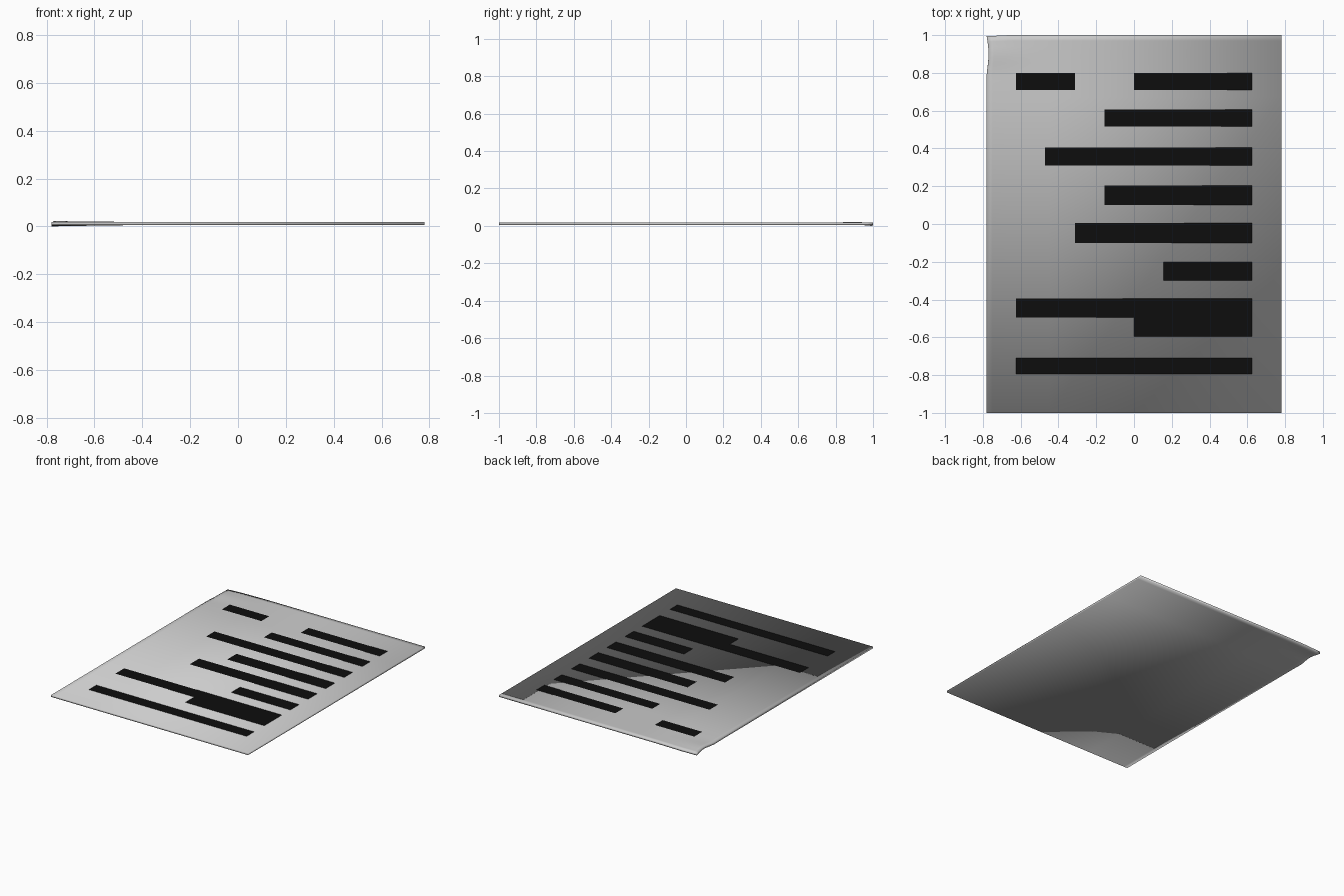
import bpy, bmesh, math

if "Cube" in bpy.data.objects:
    bpy.data.objects.remove(bpy.data.objects["Cube"])

TOP, THICK = 0.019, 0.014
W, H = 0.78, 1.0


def make_object(name, bm):
    mesh = bpy.data.meshes.new(name)
    bm.to_mesh(mesh)
    bm.free()
    obj = bpy.data.objects.new(name, mesh)
    bpy.context.collection.objects.link(obj)
    return obj


def corner_wave(x, y):
    # slight curl of the back left corner, fading out with distance
    u, v = x + W, H - y
    w = max(0.0, 1 - math.hypot(u, v) / 0.33) ** 1.3
    inward = 0.010 * max(0.0, 1 - u / 0.12) * math.sin(math.pi * min(v / 0.2, 1))
    sag = 0.006 * max(0.0, 1 - u / 0.12) * max(0.0, 1 - v / 0.12)
    return x + inward, y - sag, TOP - 0.005 * w * math.cos(math.tau * v / 0.22)


# paper sheet: finely divided only around the curled corner
xs = [-W + 0.03 * i for i in range(12)] + [W]
ys = [-H] + [H - 0.03 * i for i in range(11, -1, -1)]
bm = bmesh.new()
grid = [[bm.verts.new(corner_wave(x, y)) for x in xs] for y in ys]
for a, b in zip(grid, grid[1:]):
    for i in range(len(xs) - 1):
        bm.faces.new((a[i], a[i + 1], b[i + 1], b[i]))
sheet = make_object("paper_sheet", bm)
solid = sheet.modifiers.new("thickness", 'SOLIDIFY')
solid.thickness = THICK
solid.offset = -1
bpy.context.view_layer.objects.active = sheet
sheet.select_set(True)
bpy.ops.object.shade_smooth_by_angle(angle=math.radians(30))

# black bars: left, right, top edge, bottom edge
black = bpy.data.materials.new("black_ink")
black.diffuse_color = (0.004, 0.004, 0.004, 1)
black.use_nodes = True
black.node_tree.nodes["Principled BSDF"].inputs["Base Color"].default_value = black.diffuse_color
R = 0.625
bars = [
    (-R, -0.3125, 0.80, 0.71),
    (0.0, R, 0.80, 0.71),
    (-0.156, R, 0.605, 0.515),
    (-0.47, R, 0.405, 0.31),
    (-0.156, R, 0.205, 0.10),
    (-0.3125, R, 0.005, -0.10),
    (0.156, R, -0.20, -0.30),
    (-R, R, -0.395, -0.495),
    (0.0, R, -0.495, -0.595),
    (-R, R, -0.71, -0.795),
]
for n, (x0, x1, y1, y0) in enumerate(bars, 1):
    bm = bmesh.new()
    z = TOP + 0.001
    bm.faces.new([bm.verts.new((x, y, z)) for x, y in
                  ((x0, y0), (x1, y0), (x1, y1), (x0, y1))])
    bar = make_object(f"ink_bar_{n}", bm)
    bar.data.materials.append(black)
